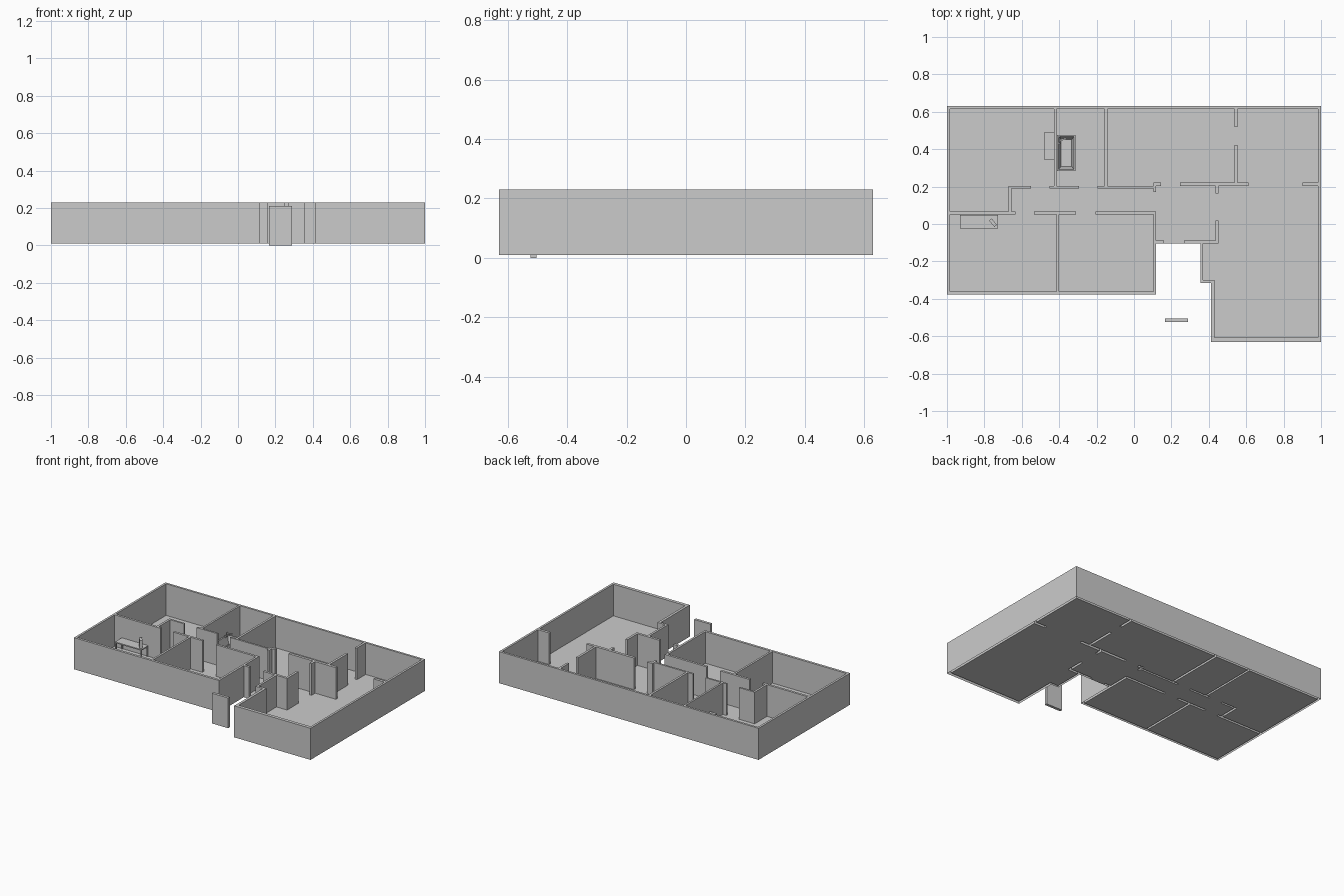
import bpy, bmesh, math
from mathutils import Matrix, Vector

if "Cube" in bpy.data.objects:
    bpy.data.objects.remove(bpy.data.objects["Cube"])

Z0, Z1 = 0.01, 0.23

grey = bpy.data.materials.new("plain_grey")
grey.diffuse_color = (0.6, 0.6, 0.6, 1)
grey.use_nodes = True
grey.node_tree.nodes["Principled BSDF"].inputs["Base Color"].default_value = grey.diffuse_color


def finish(bm, name):
    me = bpy.data.meshes.new(name)
    bm.to_mesh(me)
    bm.free()
    me.materials.append(grey)
    ob = bpy.data.objects.new(name, me)
    bpy.context.collection.objects.link(ob)
    return ob


def add_box(bm, lo, hi, turn=0.0):
    lo, hi = Vector(lo), Vector(hi)
    m = (Matrix.Translation((lo + hi) / 2) @ Matrix.Rotation(turn, 4, 'Z')
         @ Matrix.Diagonal((*(hi - lo), 1)))
    return bmesh.ops.create_cube(bm, size=1, matrix=m)["verts"]


def box(name, lo, hi, turn=0.0):
    bm = bmesh.new()
    add_box(bm, lo, hi, turn)
    return finish(bm, name)


# House footprint as rectangles: x0, y0, x1, y1
footprint = [(-1, -0.377, 0.118, 0.63), (0.118, -0.105, 1, 0.63),
             (0.355, -0.315, 1, -0.105), (0.412, -0.63, 1, -0.315)]

# Wall plan
walls = [
    # outer walls
    (-1, -0.377, -0.985, 0.63), (-1, 0.615, 1, 0.63), (0.985, -0.63, 1, 0.63),
    (-1, -0.377, 0.118, -0.36), (0.103, -0.377, 0.118, 0.066),
    (0.412, -0.63, 1, -0.607), (0.412, -0.63, 0.43, -0.30),
    (0.355, -0.315, 0.43, -0.30), (0.355, -0.315, 0.37, -0.088),
    # entry
    (0.103, -0.105, 0.16, -0.088), (0.267, -0.105, 0.452, -0.088),
    (0.436, -0.105, 0.452, 0.02), (0.436, 0.163, 0.452, 0.203),
    # north rooms
    (-0.427, 0.19, -0.414, 0.63), (-0.453, 0.19, -0.294, 0.203),
    (-0.158, 0.19, -0.143, 0.63), (-0.196, 0.19, 0.118, 0.203),
    (0.103, 0.172, 0.118, 0.222), (0.103, 0.203, 0.144, 0.222),
    (0.246, 0.203, 0.613, 0.222), (0.90, 0.203, 1, 0.222),
    (0.537, 0.203, 0.553, 0.422), (0.537, 0.519, 0.553, 0.63),
    # corridor and south rooms
    (-0.671, 0.19, -0.55, 0.203), (-0.671, 0.05, -0.656, 0.203),
    (-1, 0.05, -0.634, 0.066), (-0.535, 0.05, -0.31, 0.066),
    (-0.205, 0.05, 0.118, 0.066), (-0.414, -0.377, -0.40, 0.066),
]

# Split the plan into cells; wall cells get tops and sides, the rest get floor
rects = footprint + walls
xs = sorted({v for r in rects for v in (r[0], r[2])})
ys = sorted({v for r in rects for v in (r[1], r[3])})


def inside(i, j, shapes):
    if not (0 <= i < len(xs) - 1 and 0 <= j < len(ys) - 1):
        return False
    x, y = (xs[i] + xs[i + 1]) / 2, (ys[j] + ys[j + 1]) / 2
    return any(a < x < c and b < y < d for a, b, c, d in shapes)


wall_bm, floor_bm = bmesh.new(), bmesh.new()


def face(bm, pts):
    bm.faces.new([bm.verts.new(p) for p in pts])


for i in range(len(xs) - 1):
    for j in range(len(ys) - 1):
        ring = [(xs[i], ys[j]), (xs[i + 1], ys[j]),
                (xs[i + 1], ys[j + 1]), (xs[i], ys[j + 1])]
        if inside(i, j, walls):
            face(wall_bm, [(*p, Z1) for p in ring])
            for k, (di, dj) in enumerate([(0, -1), (1, 0), (0, 1), (-1, 0)]):
                if not inside(i + di, j + dj, walls):
                    p, q = ring[k], ring[(k + 1) % 4]
                    face(wall_bm, [(*p, Z0), (*q, Z0), (*q, Z1), (*p, Z1)])
        elif inside(i, j, footprint):
            face(floor_bm, [(*p, Z0) for p in ring])

for bm, name in ((wall_bm, "walls"), (floor_bm, "floor")):
    bmesh.ops.remove_doubles(bm, verts=bm.verts, dist=1e-5)
    finish(bm, name)

# Free-standing front door
box("front_door", (0.165, -0.523, 0), (0.29, -0.504, 0.21))


# Desks: thin top on four legs
def desk(name, x0, y0, x1, y1, h):
    bm = bmesh.new()
    t = 0.008
    add_box(bm, (x0, y0, h - t), (x1, y1, h))
    for x in (x0, x1 - t):
        for y in (y0, y1 - t):
            add_box(bm, (x, y, Z0), (x + t, y + t, h - t))
    finish(bm, name)


desk("bedroom_desk", -0.93, -0.025, -0.727, 0.049, 0.085)
desk("side_table", -0.48, 0.345, -0.428, 0.488, 0.085)
box("desk_monitor", (-0.776, -0.002, 0.085), (-0.732, 0.016, 0.14), math.radians(-50))

# Bathtub: box with an inset rim and a tapered basin
bm = bmesh.new()
add_box(bm, (-0.412, 0.283, Z0), (-0.312, 0.476, 0.085))
top = max(bm.faces, key=lambda f: f.calc_center_median().z)
bmesh.ops.inset_region(bm, faces=[top], thickness=0.013)
inner = bmesh.ops.extrude_discrete_faces(bm, faces=[top])["faces"][0]
c = inner.calc_center_median()
for v in inner.verts:
    v.co.x = c.x + (v.co.x - c.x) * 0.7
    v.co.y = c.y + (v.co.y - c.y) * 0.82
    v.co.z -= 0.055
finish(bm, "bathtub")

# Tap: post, spout and two handles on the tub rim
bm = bmesh.new()
add_box(bm, (-0.402, 0.447, 0.083), (-0.394, 0.455, 0.11))
add_box(bm, (-0.400, 0.448, 0.103), (-0.362, 0.456, 0.110), math.radians(20))
for y in (0.432, 0.466):
    add_box(bm, (-0.403, y - 0.004, 0.083), (-0.393, y + 0.004, 0.096))
finish(bm, "bath_tap")
